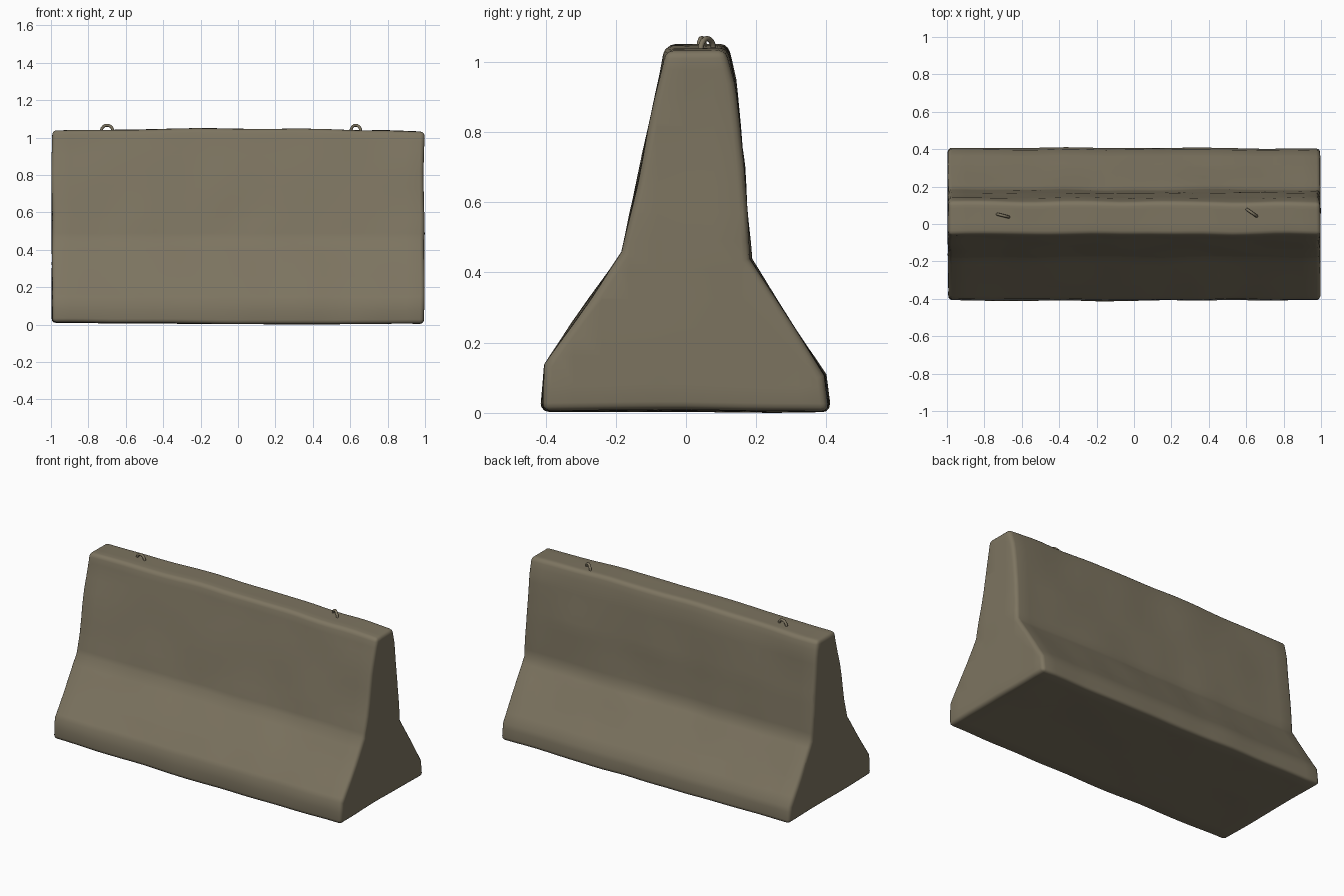
import bpy, bmesh, math
from mathutils import Vector, noise

cube = bpy.data.objects.get("Cube")
if cube:
    bpy.data.objects.remove(cube, do_unlink=True)


def make_material(name, color):
    mat = bpy.data.materials.new(name)
    mat.use_nodes = True
    mat.diffuse_color = color
    bsdf = mat.node_tree.nodes["Principled BSDF"]
    bsdf.inputs["Base Color"].default_value = color
    bsdf.inputs["Roughness"].default_value = 0.9
    return mat


def add_object(name, data, mat):
    obj = bpy.data.objects.new(name, data)
    bpy.context.collection.objects.link(obj)
    data.materials.append(mat)
    return obj


concrete = make_material("weathered concrete", (0.205, 0.176, 0.118, 1))

# Barrier cross-section (y, z): wide foot, sloped toe, tall tapering stem
PROFILE = [(-0.41, 0.01), (-0.402, 0.14), (-0.18, 0.46), (-0.155, 0.58),
           (-0.058, 1.035), (0.117, 1.035), (0.138, 0.94), (0.165, 0.7),
           (0.183, 0.44), (0.395, 0.11), (0.408, 0.01)]
HALF = 0.995


def cut(bm, axis, start, stop, count):
    """Slice the whole mesh into even bands so it can be weathered."""
    normal = Vector([float(i == axis) for i in range(3)])
    for i in range(count):
        point = normal * (start + (stop - start) * i / (count - 1))
        bmesh.ops.bisect_plane(bm, geom=bm.verts[:] + bm.edges[:] + bm.faces[:],
                               plane_co=point, plane_no=normal, dist=0.002)


# Concrete body
bm = bmesh.new()
face = bm.faces.new([bm.verts.new((-HALF, y, z)) for y, z in PROFILE])
extruded = bmesh.ops.extrude_face_region(bm, geom=[face])["geom"]
bmesh.ops.translate(bm, vec=(2 * HALF, 0, 0),
                    verts=[g for g in extruded if isinstance(g, bmesh.types.BMVert)])
bmesh.ops.recalc_face_normals(bm, faces=bm.faces[:])
# Worn, rounded corners
sharp = [e for e in bm.edges if e.calc_face_angle(0) > math.radians(60)]
bmesh.ops.bevel(bm, geom=sharp, offset=0.022, segments=3, profile=0.5,
                affect='EDGES', clamp_overlap=True)
cut(bm, 0, -0.9, 0.9, 25)
cut(bm, 2, 0.08, 0.98, 12)
cut(bm, 1, -0.32, 0.32, 9)

# Gentle unevenness, a slightly crowned top and a sagging underside
for v in bm.verts:
    x, z = v.co.x, v.co.z
    crown = 0.013 * math.cos((x + 0.1) * 1.5) * max(0, z - 0.6) / 0.4
    sag = -0.006 * math.cos((x - 0.3) * 1.6) * max(0, 0.2 - z) / 0.2
    wobble = noise.noise_vector(v.co * 4.0)
    v.co += Vector((wobble.x * 0.006, wobble.y * 0.008, wobble.z * 0.005 + crown + sag))
lowest = min(v.co.z for v in bm.verts)
bmesh.ops.translate(bm, vec=(0, 0, -lowest), verts=bm.verts[:])
mesh = bpy.data.meshes.new("barrier_body")
bm.to_mesh(mesh)
bm.free()
body = add_object("barrier_body", mesh, concrete)
bpy.context.view_layer.objects.active = body
body.select_set(True)
bpy.ops.object.shade_smooth_by_angle(angle=math.radians(50))


# Lifting loops: bent rods set into the top
def lifting_loop(name, x, y, turn):
    curve = bpy.data.curves.new(name, 'CURVE')
    curve.dimensions = '3D'
    curve.bevel_depth = 0.008
    curve.bevel_resolution = 2
    curve.use_fill_caps = True
    path = [(-0.032, -0.03)]
    path += [(-0.032 * math.cos(math.pi * i / 10), 0.032 * math.sin(math.pi * i / 10))
             for i in range(11)]
    path.append((0.032, -0.03))
    spline = curve.splines.new('POLY')
    spline.points.add(len(path) - 1)
    for point, (px, pz) in zip(spline.points, path):
        point.co = (px, 0, pz, 1)
    loop = add_object(name, curve, concrete)
    loop.location = (x, y, 1.034)
    loop.rotation_euler.z = turn


lifting_loop("lifting_loop_right", -0.70, 0.045, math.radians(-14))
lifting_loop("lifting_loop_left", 0.63, 0.06, math.radians(-35))
